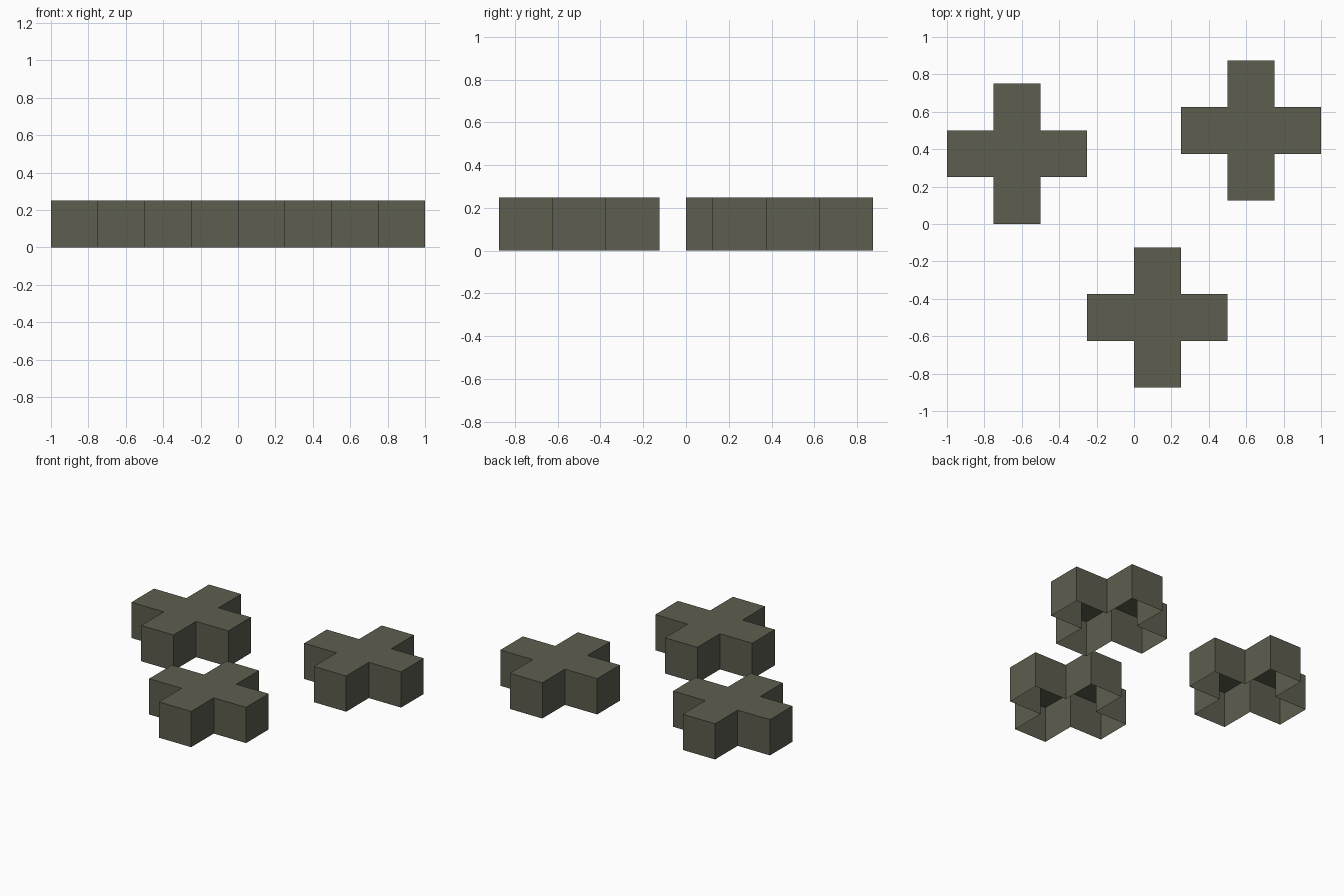
import bpy, bmesh

if "Cube" in bpy.data.objects:
    bpy.data.objects.remove(bpy.data.objects["Cube"])

S = 0.25  # arm width and height

olive = bpy.data.materials.new("dark olive")
olive.diffuse_color = (0.11, 0.11, 0.078, 1.0)
olive.use_nodes = True
olive.node_tree.nodes["Principled BSDF"].inputs["Base Color"].default_value = olive.diffuse_color


def cross_block(name, cx, cy):
    """Plus-shaped shell with a top and side walls, open underneath."""
    bm = bmesh.new()
    # top: five square cells
    for i, j in ((0, 0), (1, 0), (-1, 0), (0, 1), (0, -1)):
        corners = ((-.5, -.5), (.5, -.5), (.5, .5), (-.5, .5))
        bm.faces.new([bm.verts.new(((i + a) * S, (j + b) * S, S)) for a, b in corners])
    bmesh.ops.remove_doubles(bm, verts=bm.verts[:], dist=1e-4)
    # walls: pull the outline down to the ground
    rim = [e for e in bm.edges if e.is_boundary]
    new = bmesh.ops.extrude_edge_only(bm, edges=rim)["geom"]
    for v in new:
        if isinstance(v, bmesh.types.BMVert):
            v.co.z = 0.0
    bmesh.ops.recalc_face_normals(bm, faces=bm.faces[:])
    bm.normal_update()
    # make sure the top faces up
    if any(f.normal.z < -0.5 for f in bm.faces):
        bmesh.ops.reverse_faces(bm, faces=bm.faces[:])
    # merge the five top cells into one flat face
    inner = [e for e in bm.edges if len(e.link_faces) == 2
             and all(f.normal.z > 0.5 for f in e.link_faces)]
    bmesh.ops.dissolve_edges(bm, edges=inner)
    mesh = bpy.data.meshes.new(name)
    bm.to_mesh(mesh)
    bm.free()
    mesh.materials.append(olive)
    obj = bpy.data.objects.new(name, mesh)
    obj.location = (cx, cy, 0)
    bpy.context.collection.objects.link(obj)


cross_block("left_cross", -0.625, 0.375)
cross_block("right_cross", 0.625, 0.5)
cross_block("front_cross", 0.125, -0.5)
